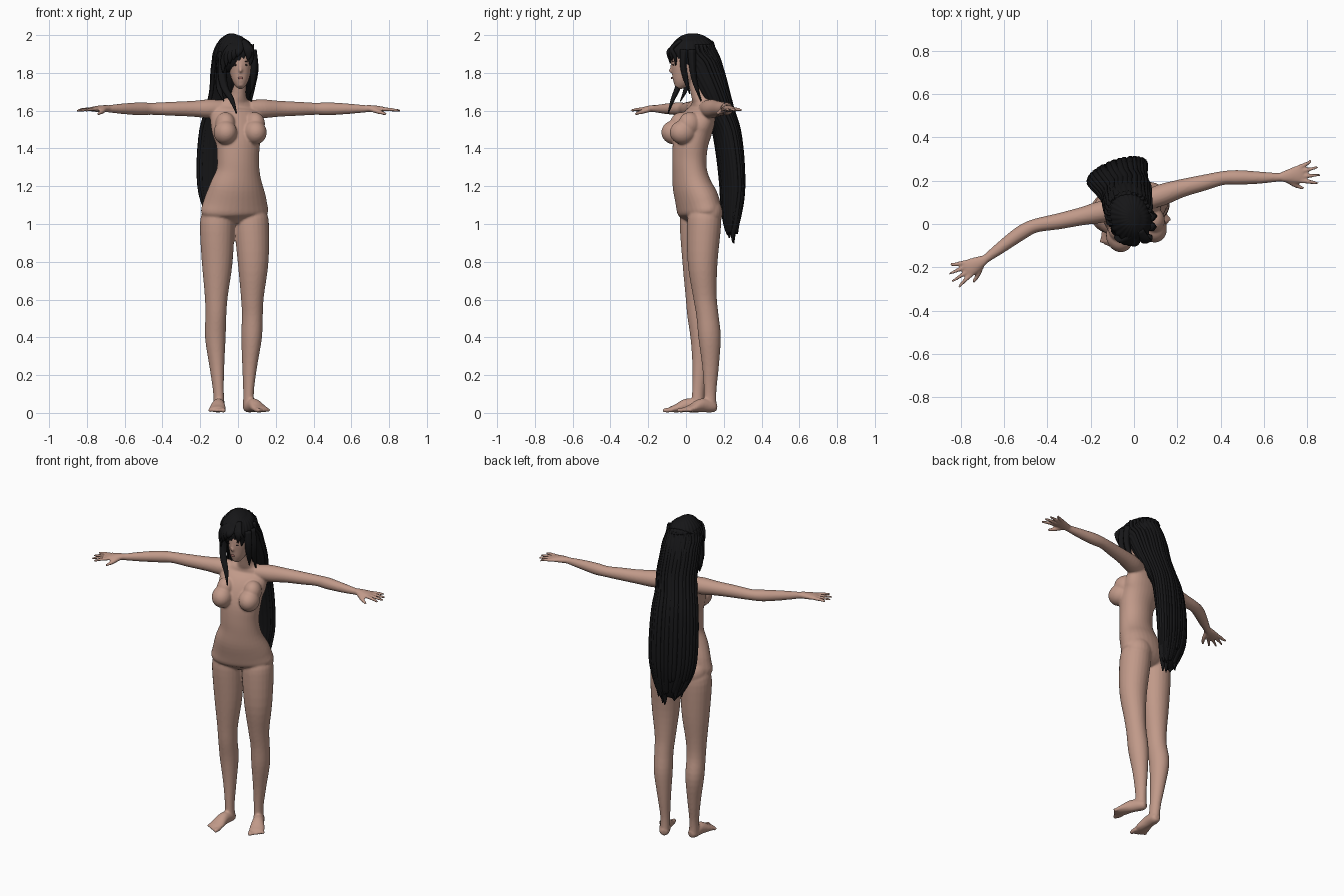
import bpy, bmesh, math, random
from mathutils import Vector, Matrix

random.seed(4)
cube = bpy.data.objects.get("Cube")
if cube:
    bpy.data.objects.remove(cube, do_unlink=True)


def material(name, color):
    mat = bpy.data.materials.new(name)
    mat.use_nodes = True
    mat.diffuse_color = (*color, 1)
    shader = mat.node_tree.nodes["Principled BSDF"]
    shader.inputs["Base Color"].default_value = (*color, 1)
    shader.inputs["Roughness"].default_value = 0.7
    return mat


skin = material("skin", (0.53, 0.32, 0.25))
black = material("black hair", (0.008, 0.008, 0.009))
dark = material("dark eye", (0.03, 0.02, 0.02))
rose = material("lip rose", (0.4, 0.17, 0.15))

YAW = math.radians(19)
ACROSS = Vector((math.cos(YAW), math.sin(YAW), 0))
UP = Vector((0, 0, 1))


def spline(keys, steps):
    """Catmull-Rom interpolation of rows (x, y, z, half width, half depth)."""
    keys = [Vector(k) for k in keys]
    rows = []
    for i in range(len(keys) - 1):
        a, b, c, d = (keys[max(i - 1, 0)], keys[i], keys[i + 1],
                      keys[min(i + 2, len(keys) - 1)])
        for s in range(steps):
            t = s / steps
            rows.append(b + (c - a) * t / 2 + (a * 2 - b * 5 + c * 4 - d) * t * t / 2
                        + (b * 3 - a - c * 3 + d) * t ** 3 / 2)
    return rows + [keys[-1]]


def tube(bm, keys, side=ACROSS, sides=20, steps=4, ripple=0, waves=13):
    """Closed loft through elliptical sections."""
    rows = spline(keys, steps)
    centres = [Vector(r[:3]) for r in rows]
    rings = []
    for i, row in enumerate(rows):
        along = (centres[min(i + 1, len(rows) - 1)] - centres[max(i - 1, 0)]).normalized()
        wide = (side - along * side.dot(along)).normalized()
        deep = along.cross(wide)
        ring = []
        for k in range(sides):
            a = math.tau * k / sides
            bump = 1 + ripple * math.cos(waves * a)
            ring.append(bm.verts.new(centres[i] + (wide * math.cos(a) * row[3]
                                     + deep * math.sin(a) * row[4]) * bump))
        rings.append(ring)
    for lower, upper in zip(rings, rings[1:]):
        for k in range(sides):
            n = (k + 1) % sides
            bm.faces.new((lower[k], lower[n], upper[n], upper[k]))
    bm.faces.new(rings[0])
    bm.faces.new(rings[-1])


def ball(bm, centre, radii, turn=YAW):
    place = (Matrix.Translation(centre) @ Matrix.Rotation(turn, 4, "Z")
             @ Matrix.Diagonal((*radii, 1)))
    bmesh.ops.create_uvsphere(bm, u_segments=24, v_segments=16, radius=1, matrix=place)


def finish(bm, name, mat):
    bmesh.ops.recalc_face_normals(bm, faces=bm.faces)
    for face in bm.faces:
        face.smooth = True
    mesh = bpy.data.meshes.new(name)
    bm.to_mesh(mesh)
    bm.free()
    mesh.materials.append(mat)
    obj = bpy.data.objects.new(name, mesh)
    bpy.context.collection.objects.link(obj)
    return obj


body = bmesh.new()

# Torso and neck
tube(body, [(-.015, .07, 1, .07, .05), (-.018, .072, 1.05, .178, .1),
            (-.015, .06, 1.12, .173, .108), (-.008, .033, 1.2, .147, .098),
            (0, .02, 1.28, .118, .088), (0, .018, 1.35, .113, .088),
            (0, .025, 1.43, .12, .09), (-.01, .045, 1.5, .135, .09),
            (-.01, .07, 1.56, .14, .08), (-.01, .085, 1.61, .13, .057),
            (-.005, .08, 1.65, .08, .045), (0, .07, 1.68, .043, .042),
            (.005, .05, 1.77, .04, .042)], sides=32)

# Chest and seat volumes
for x, y in ((-.067, -.06), (.09, -.015)):
    ball(body, (x, y, 1.485), (.061, .072, .064))
    ball(body, (x, y + .035, 1.53), (.052, .06, .062))
for x, y in ((-.1, .075), (.065, .115)):
    ball(body, (x, y, 1.06), (.088, .078, .085))

# Head and nose
tube(body, [(.013, -.045, 1.722, .016, .018), (.013, -.03, 1.75, .038, .045),
            (.012, -.01, 1.8, .055, .07), (.01, .003, 1.86, .064, .083),
            (.01, .015, 1.92, .062, .08), (.01, .02, 1.97, .035, .05)],
     side=Vector((1, .1, 0)), sides=28)
ball(body, (.014, -.078, 1.812), (.009, .014, .013), 0)
ball(body, (.014, -.073, 1.828), (.007, .012, .025), 0)

# Legs: shared sizes, separate centre lines
LEG_SIZES = [(1.06, .08, .08), (1, .092, .09), (.8, .082, .079), (.62, .061, .063),
             (.52, .055, .059), (.4, .054, .06), (.25, .039, .045),
             (.12, .028, .034), (.04, .029, .034)]
RIGHT_LINE = [(-.1, .06), (-.11, .057), (-.11, .06), (-.115, .06), (-.117, .065),
              (-.12, .083), (-.112, .078), (-.104, .066), (-.1, .062)]
LEFT_LINE = [(.07, .1), (.072, .096), (.08, .088), (.076, .1), (.076, .113),
             (.072, .125), (.062, .13), (.056, .128), (.056, .128)]
for line in (RIGHT_LINE, LEFT_LINE):
    tube(body, [(x, y, z, w, d) for (x, y), (z, w, d) in zip(line, LEG_SIZES)], sides=24)


def foot(heel, toe):
    heel, toe = Vector(heel), Vector(toe)
    ahead = toe - heel
    across = Vector((-ahead.y, ahead.x, 0)).normalized()
    sections = ((0, .028, .016, .018), (.1, .031, .03, .029), (.4, .04, .034, .037),
                (.68, .024, .044, .022), (.84, .018, .04, .014))
    tube(body, [(*(heel + ahead * t).xy, z, w, h) for t, z, w, h in sections], side=across)
    inner = 1 if across.x * heel.x < 0 else -1
    for i in range(5):
        shift = across * inner * (.032 - .017 * i)
        r = .013 if i == 0 else .010
        root, tip = heel + ahead * .76 + shift, heel + ahead * (1 - .035 * i) + shift * 1.1
        tube(body, [(*root.xy, .016, r, r), (*root.lerp(tip, .7).xy, .014, r, r),
                    (*tip.xy, .011, r * .6, r * .6)], side=across, sides=10)


foot((-.097, .095, 0), (-.113, -.12, 0))
foot((.043, .16, 0), (.145, -.03, 0))

# Arms: shared thickness, separate centre lines
ARM_RADII = (.045, .05, .042, .037, .032, .034, .028, .019, .02)
LEFT_ARM = [(.06, .11), (.13, .135), (.22, .165), (.32, .19), (.41, .212),
            (.48, .215), (.58, .214), (.68, .216), (.71, .219)]
RIGHT_ARM = [(-.08, .07), (-.155, .055), (-.24, .036), (-.35, .012), (-.455, -.008),
             (-.52, -.04), (-.61, -.105), (-.69, -.165), (-.715, -.182)]


def hand(wrist, tip, front):
    wrist, tip = Vector((*wrist, 1.612)), Vector((*tip, 1.604))
    ahead = (tip - wrist).normalized()
    across = ahead.cross(UP).normalized() * front
    at = lambda along, out, drop=0: wrist + ahead * along + across * out - UP * drop
    tube(body, [(*at(0, 0), .022, .018), (*at(.04, 0), .033, .018),
                (*at(.08, 0), .041, .014), (*at(.1, 0), .038, .01)], side=across)
    for i, reach in enumerate((.165, .182, .176, .15)):
        out = .032 - .0215 * i
        tube(body, [(*at(.085, out), .0105, .0105),
                    (*at(.13, out * 1.35, .001), .0095, .0095),
                    (*at(reach, out * 1.75, .004), .006, .006)], side=across, sides=10)
    tube(body, [(*at(.025, .015, .004), .015, .014), (*at(.06, .047, .016), .012, .012),
                (*at(.095, .068, .026), .007, .007)], side=across, sides=10)


for line, tip, front in ((LEFT_ARM, (.86, .245), 1), (RIGHT_ARM, (-.86, -.255), -1)):
    tube(body, [(x, y, 1.61, r, r) for (x, y), r in zip(line, ARM_RADII)], side=UP)
    hand(line[-2], tip, front)

# Fuse the body into one smooth skin
figure = finish(body, "body", skin)
remesh = figure.modifiers.new("fuse", "REMESH")
remesh.mode = "VOXEL"
remesh.voxel_size = .006
remesh.use_smooth_shade = True
relax = figure.modifiers.new("relax", "SMOOTH")
relax.factor = .5
relax.iterations = 5

# Facial details
for name, centre, radii, mat in (
        ("right_eye", (-.013, -.069, 1.842), (.012, .006, .005), dark),
        ("left_eye", (.038, -.067, 1.842), (.012, .006, .005), dark),
        ("right_brow", (-.014, -.071, 1.86), (.015, .005, .002), dark),
        ("left_brow", (.04, -.069, 1.86), (.015, .005, .002), dark),
        ("lips", (.014, -.075, 1.773), (.014, .005, .006), rose)):
    bm = bmesh.new()
    ball(bm, centre, radii, 0)
    finish(bm, name, mat)

# Main hair mass, from crown to tip
HAIR = [(0, .03, 2, .025, .035), (-.005, .03, 1.985, .06, .075),
        (-.012, .032, 1.95, .088, .112), (-.02, .037, 1.905, .1, .124),
        (-.025, .075, 1.86, .104, .105), (-.03, .1, 1.8, .107, .1),
        (-.035, .14, 1.7, .11, .083), (-.055, .175, 1.6, .115, .072),
        (-.07, .21, 1.5, .13, .063), (-.077, .232, 1.35, .138, .057),
        (-.077, .242, 1.2, .135, .05), (-.07, .24, 1.1, .115, .045),
        (-.055, .237, 1, .075, .03), (-.045, .235, .95, .04, .015)]
bm = bmesh.new()
tube(bm, HAIR, sides=104, ripple=.025, waves=26)
finish(bm, "long_hair", black)

# Long locks that follow the back of the hair mass
bm = bmesh.new()
BACK = Vector((-ACROSS.y, ACROSS.x, 0))
for i in range(17):
    a = math.pi * (i + random.uniform(-.2, .2)) / 16
    last = random.choice((-1, -2, -2, -3))
    rows = []
    for x, y, z, w, d in HAIR[2:len(HAIR) + last + 1]:
        p = Vector((x, y, z)) + ACROSS * w * math.cos(a) * .96 + BACK * d * math.sin(a) * .96
        rows.append((*p, .016, .01))
    end = Vector(rows[-1][:3]) - UP * random.uniform(.02, .06)
    tube(bm, rows + [(*end, .003, .003)], sides=8, steps=3)
finish(bm, "back_locks", black)

# Fringe and side locks framing the face
bm = bmesh.new()
FRONT = Vector((1, .1, 0))
for x, y, z in ((-.075, -.058, 1.8), (-.058, -.074, 1.835), (-.04, -.083, 1.85),
                (-.02, -.088, 1.868), (.0, -.091, 1.885), (.068, -.055, 1.84),
                (.056, -.074, 1.865)):
    tube(bm, [(.025, -.03, 1.968, .02, .012), (x * .7 + .01, -.076, 1.93, .021, .011),
              (x, y - .003, (z + 1.93) / 2, .018, .011), (x - .004, y, z, .003, .003)],
         side=FRONT, sides=10)
for path in (((-.075, -.02, 1.91), (-.085, -.025, 1.8), (-.07, -.045, 1.72),
              (-.035, -.07, 1.66), (-.008, -.095, 1.585)),
             ((-.085, 0, 1.9), (-.095, 0, 1.8), (-.1, .0, 1.72), (-.075, -.03, 1.65)),
             ((.07, -.01, 1.92), (.082, -.015, 1.84), (.078, .0, 1.76), (.066, .02, 1.69)),
             ((.07, .03, 1.92), (.085, .035, 1.82), (.078, .05, 1.74), (.07, .08, 1.65))):
    count = len(path) - 1
    tube(bm, [(*p, .024 * (1 - i / count) ** .6 + .003, .018 * (1 - i / count) ** .6 + .003)
              for i, p in enumerate(path)], side=FRONT, sides=20, ripple=.08, waves=5)
finish(bm, "front_locks", black)
